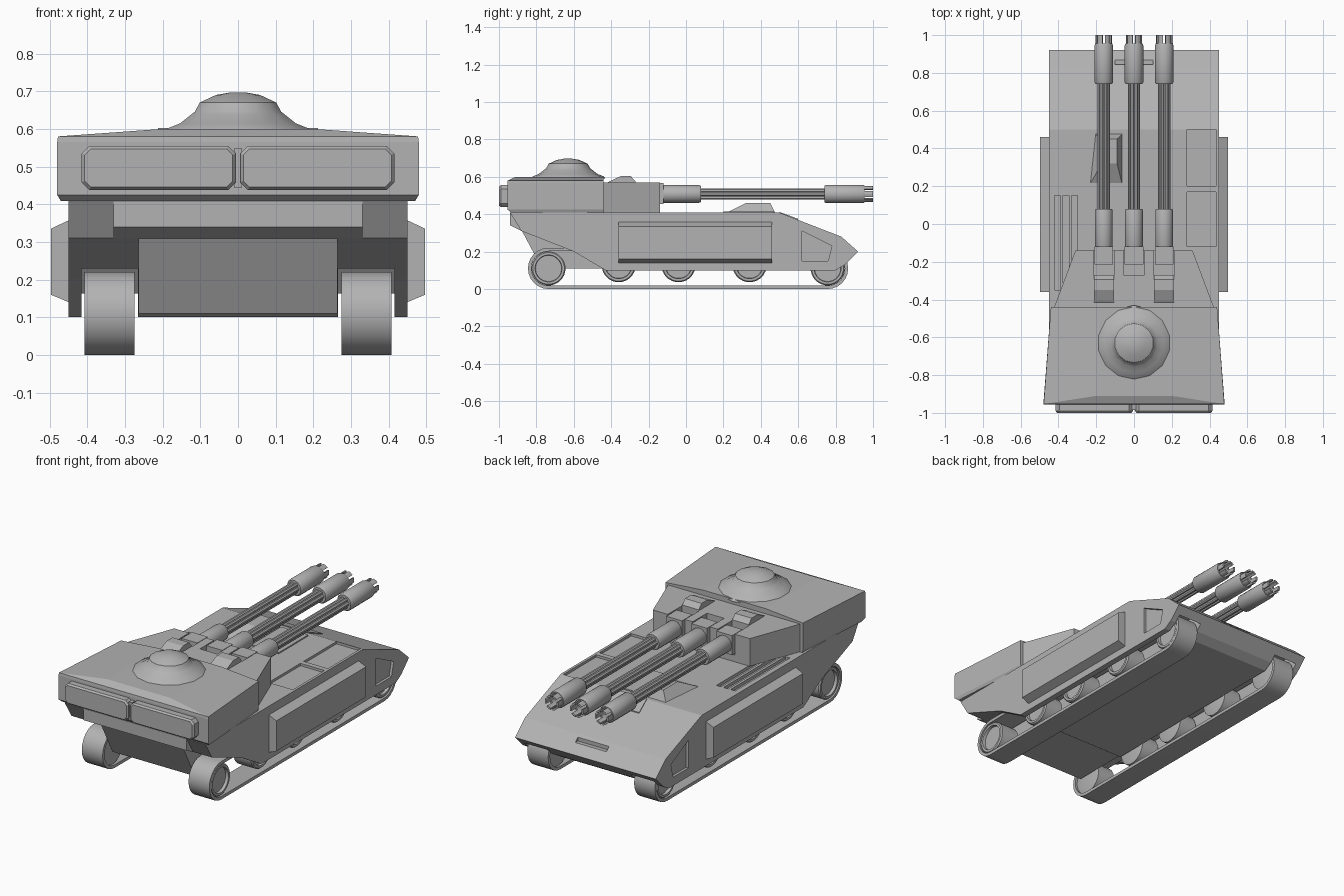
import bpy, bmesh
from math import sin, cos, pi, radians
from mathutils import Vector

cube = bpy.data.objects.get("Cube")
if cube:
    bpy.data.objects.remove(cube, do_unlink=True)

grey = bpy.data.materials.new("armour_grey")
grey.use_nodes = True
GREY = (0.45, 0.45, 0.45, 1)
grey.diffuse_color = GREY
grey.node_tree.nodes["Principled BSDF"].inputs["Base Color"].default_value = GREY


def loft(bm, rings, closed=False):
    """Skin a list of equal point rings and cap the ends (or join them)."""
    vs = [[bm.verts.new(p) for p in ring] for ring in rings]
    n = len(vs[0])
    faces = []
    pairs = list(zip(vs, vs[1:])) + ([(vs[-1], vs[0])] if closed else [])
    for a, b in pairs:
        for i in range(n):
            j = (i + 1) % n
            faces.append(bm.faces.new((a[i], a[j], b[j], b[i])))
    if not closed:
        faces += [bm.faces.new(vs[0]), bm.faces.new(vs[-1])]
    bmesh.ops.recalc_face_normals(bm, faces=faces)


def finish(name, bm, smooth=False):
    me = bpy.data.meshes.new(name)
    bm.to_mesh(me)
    bm.free()
    me.materials.append(grey)
    if smooth:
        me.shade_smooth()
        me.set_sharp_from_angle(angle=radians(35))
    ob = bpy.data.objects.new(name, me)
    bpy.context.collection.objects.link(ob)
    return ob


def build(name, *solids, smooth=False):
    bm = bmesh.new()
    for rings in solids:
        loft(bm, rings)
    return finish(name, bm, smooth)


def prism_x(pts, a, b):
    return [[(x, y, z) for y, z in pts] for x in (a, b)]


def box(x0, x1, y0, y1, z0, z1):
    return prism_x([(y0, z0), (y1, z0), (y1, z1), (y0, z1)], x0, x1)


def wedge(levels):
    """Stack of symmetric trapezoids: (z, back half width, back y, front half width, front y)."""
    return [[(-w0, y0, z), (w0, y0, z), (w1, y1, z), (-w1, y1, z)]
            for z, w0, y0, w1, y1 in levels]


def lathe(profile, axis, centre, n=24):
    """Rings of (radius, distance along axis)."""
    c, rings = Vector(centre), []
    for r, h in profile:
        ring = []
        for i in range(n):
            a = 2 * pi * (i + 0.5) / n
            u, v = r * cos(a), r * sin(a)
            p = {"x": (h, u, v), "y": (u, h, v), "z": (u, v, h)}[axis]
            ring.append(c + Vector(p))
        rings.append(ring)
    return rings


def cut(ob, *solids):
    cutter = build(ob.name + "_cutter", *solids)
    cutter.hide_render = True
    mod = ob.modifiers.new("cut", "BOOLEAN")
    mod.operation, mod.solver, mod.object = "DIFFERENCE", "EXACT", cutter
    bpy.context.view_layer.objects.active = ob
    bpy.ops.object.modifier_apply(modifier=mod.name)
    bpy.data.objects.remove(cutter, do_unlink=True)


# Hull with wheel wells, hatches, grilles and side windows
hull_side = [(-.94, .408), (-.94, .34), (-.88, .31), (-.65, .22), (-.6, .2), (-.43, .1),
             (.8, .1), (.85, .13), (.92, .2), (.83, .28), (.5, .408)]
hull = build("hull", prism_x(hull_side, -.45, .45))
well = [(-1, -.1), (.885, -.1), (.885, .16), (.83, .23), (-1, .23)]
rear_chamfer = [(-.96, .44), (-.96, .3), (-.88, .31)]
window = [(.62, .15), (.76, .15), (.78, .23), (.62, .31)]
cuts = []
for s in (-1, 1):
    cuts += [prism_x(well, s * .265, s * .415), prism_x(window, s * .435, s * .48)]
cut(hull, *cuts)
cut(hull, *[prism_x(rear_chamfer, s * .33, s * .5) for s in (-1, 1)])
deck = [box(.28, .435, .2, .5, .394, .5), box(.28, .435, -.12, .17, .394, .5),
        box(-.1, .1, .845, .88, .245, .4)]
deck += [box(x, x + .03, -.35, .15, .39, .5) for x in (-.42, -.375, -.33)]
cut(hull, *deck)

build("belly_rear", prism_x([(-.925, .4), (-.77, .11), (-.4, .11), (-.4, .4)], -.264, .264))

# Raised deck details
build("driver_hood", [[(-.24, .2, .4), (-.06, .2, .4), (-.06, .48, .4), (-.21, .48, .4)],
                      [(-.17, .32, .46), (-.09, .32, .46), (-.09, .45, .46), (-.17, .45, .46)]])
build("deck_plate", box(-.055, .12, .2, .47, .4, .415))
build("glacis_plate", [[(-.12, .6, .36), (.12, .6, .36), (.1, .5, .4), (-.1, .5, .4)],
                       [(-.12, .6, .375), (.12, .6, .375), (.1, .5, .412), (-.1, .5, .412)]])

# Side armour panels
for s, side in ((1, "left"), (-1, "right")):
    section = [(.44, .14), (.45, .14), (.497, .16), (.497, .335), (.45, .357), (.44, .357)]
    build(side + "_side_panel", [[(s * x, y, z) for x, z in section] for y in (-.36, .46)])

# Running gear
rear_y, front_y, axle, track_r = -.735, .757, .11, .11
for s, side in ((1, "left"), (-1, "right")):
    def loop(r):
        pts = [(rear_y, pi / 2), (front_y, -pi / 2)]
        return [(y + r * cos(a0 + pi * i / 12), axle + r * sin(a0 + pi * i / 12))
                for y, a0 in pts for i in range(13)]
    outer, inner = loop(track_r), loop(track_r - .018)
    bm = bmesh.new()
    rings = [[(s * x, y, z) for y, z in path]
             for x, path in ((.275, outer), (.408, outer), (.408, inner), (.275, inner))]
    loft(bm, rings, closed=True)
    finish(side + "_track", bm, smooth=True)
    disc = [(.07, -.06), (.091, -.055), (.091, .055), (.085, .062), (.072, .062), (.07, .045), (.02, .045)]
    wheels = [lathe([(r, s * h) for r, h in disc], "x", (s * .342, y, z))
              for y, z in ((rear_y, axle), (-.36, .127), (-.04, .127), (.34, .127), (front_y, axle))]
    build(side + "_wheels", *wheels, smooth=True)

# Turret
build("turret_body", wedge([(.408, .47, -.935, .435, -.44), (.425, .48, -.955, .44, -.44),
                            (.565, .48, -.955, .44, -.44), (.58, .478, -.953, .44, -.44),
                            (.6, .2, -.91, .2, -.44)]))
nose = build("turret_nose", wedge([(.41, .43, -.46, .31, -.14), (.57, .43, -.46, .31, -.14)]))
guns = (-.16, 0, .16)
cut(nose, *[box(x - .055, x + .055, -.27, -.1, .45, .7) for x in guns])

# Rear stowage box, chamfered, with two doors
def door(x0, x1, z0, z1, c, y):
    return [(x0 + c, y, z0), (x1 - c, y, z0), (x1, y, z0 + c), (x1, y, z1 - c),
            (x1 - c, y, z1), (x0 + c, y, z1), (x0, y, z1 - c), (x0, y, z0 + c)]

for s, side in ((1, "left"), (-1, "right")):
    a, b = sorted((s * .006, s * .415))
    build(side + "_rear_box", [door(a, b, .438, .555, .02, -.94),
                               door(a, b, .438, .555, .02, -.99),
                               door(a + .008, b - .008, .446, .547, .016, -1)])
build("rear_box_divider", box(-.01, .01, -.985, -.94, .445, .548))

# Cupola dome
dome = [(.2, .59), (.19, .602), (.157, .615), (.125, .64), (.118, .645),
        (.104, .67), (.06, .69), (.02, .697)]
build("cupola", lathe(dome, "z", (0, -.63, 0), 14), smooth=True)

# Triple rotary guns
for x, name in zip(guns, ("right", "middle", "left")):
    at = (x, 0, .508)
    build(name + "_gun_mount", box(x - .05, x + .05, -.215, -.12, .455, .568))
    build(name + "_gun_jacket", lathe([(.04, -.14), (.048, -.12), (.048, .07), (.044, .08)], "y", at, 16),
          smooth=True)
    rods = [lathe([(.012, .06), (.012, .8)], "y",
                  (x + .022 * cos(i * pi / 3), 0, .508 + .022 * sin(i * pi / 3)), 8) for i in range(6)]
    build(name + "_gun_barrels", *rods, lathe([(.018, .06), (.018, .8)], "y", at, 8), smooth=True)
    sleeve = [(.044, .74), (.05, .75), (.05, .945), (.046, .955), (.034, .955), (.034, .87)]
    build(name + "_gun_sleeve", lathe(sleeve, "y", at, 16), smooth=True)
    # Prongs around the open muzzle
    prongs = []
    for i in range(6):
        arc = [i * pi / 3 + d for d in (-.36, 0, .36)]
        section = [(r * cos(a), r * sin(a)) for r, angles in ((.043, arc), (.032, arc[::-1])) for a in angles]
        prongs.append([[(x + u, y, .508 + v) for u, v in section] for y in (.9, 1)])
    build(name + "_gun_muzzle", *prongs)

# Fairings behind the outer guns
for x, name in ((-.16, "right"), (.16, "left")):
    ramp = [(-.43, .56), (-.41, .575), (-.35, .603), (-.295, .603), (-.27, .575), (-.27, .56)]
    build(name + "_gun_fairing", prism_x(ramp, x - .053, x + .053))
